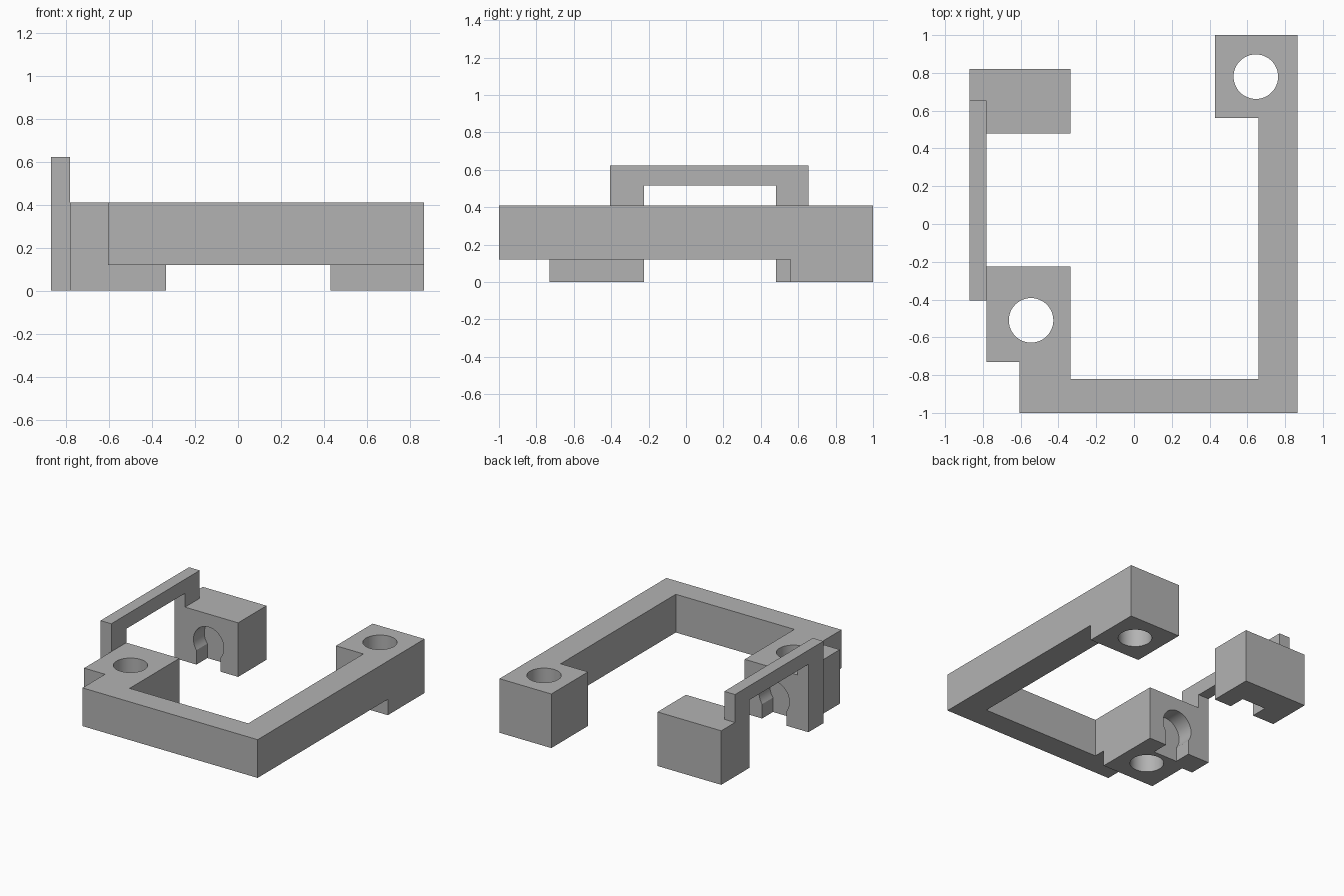
import bpy
import math

cube = bpy.data.objects.get("Cube")
if cube:
    bpy.data.objects.remove(cube, do_unlink=True)

grey = bpy.data.materials.new("plain grey")
grey.use_nodes = True
grey.diffuse_color = (0.45, 0.45, 0.45, 1)
grey.node_tree.nodes["Principled BSDF"].inputs["Base Color"].default_value = (0.45, 0.45, 0.45, 1)

TOP, LIFT = 0.41, 0.12          # frame top, underside of the raised rails


def prism(name, outline, axis, low, high):
    """Extrude a 2D outline along an axis; the outline uses the other two axes in order."""
    def place(p, h):
        co = list(p)
        co.insert("xyz".index(axis), h)
        return co
    n = len(outline)
    verts = [place(p, low) for p in outline] + [place(p, high) for p in outline]
    faces = [list(range(n))[::-1], list(range(n, 2 * n))]
    faces += [[i, (i + 1) % n, n + (i + 1) % n, n + i] for i in range(n)]
    mesh = bpy.data.meshes.new(name)
    mesh.from_pydata(verts, [], faces)
    if axis == "y":
        mesh.flip_normals()
    mesh.materials.append(grey)
    obj = bpy.data.objects.new(name, mesh)
    bpy.context.collection.objects.link(obj)
    # Outlines may run either way round, so settle the normals
    bpy.context.view_layer.objects.active = obj
    bpy.ops.object.mode_set(mode="EDIT")
    bpy.ops.mesh.select_all(action="SELECT")
    bpy.ops.mesh.normals_make_consistent(inside=False)
    bpy.ops.object.mode_set(mode="OBJECT")
    return obj


def rect(x0, x1, y0, y1):
    return [(x0, y0), (x1, y0), (x1, y1), (x0, y1)]


def arc(cx, cy, r, start, end, steps):
    return [(cx + r * math.cos(start + (end - start) * i / steps),
             cy + r * math.sin(start + (end - start) * i / steps)) for i in range(steps + 1)]


def combine(target, tool, operation):
    mod = target.modifiers.new(operation.lower(), "BOOLEAN")
    mod.operation, mod.solver, mod.object = operation, "EXACT", tool
    bpy.context.view_layer.objects.active = target
    bpy.ops.object.modifier_apply(modifier=mod.name)
    bpy.data.objects.remove(tool, do_unlink=True)


# Raised rails and the upper part of both mounting pads, as one plan outline
plan = [(-0.605, -1), (0.865, -1), (0.865, 1), (0.43, 1), (0.43, 0.56), (0.66, 0.56),
        (0.66, -0.82), (-0.335, -0.82), (-0.335, -0.225), (-0.78, -0.225),
        (-0.78, -0.73), (-0.605, -0.73)]
bracket = prism("bracket_frame", plan, "z", LIFT, TOP)

# Pads reaching the ground, and the separate rear block
combine(bracket, prism("back_pad", rect(0.43, 0.865, 0.56, 1), "z", 0, TOP), "UNION")
combine(bracket, prism("front_pad", rect(-0.78, -0.335, -0.73, -0.225), "z", 0, TOP), "UNION")
combine(bracket, prism("rear_block", rect(-0.87, -0.335, 0.48, 0.82), "z", 0, TOP), "UNION")

# Thin bridge joining the front pad to the rear block
bridge = [(-0.405, 0), (-0.225, 0), (-0.225, 0.515), (0.48, 0.515), (0.48, 0.2),
          (0.655, 0.2), (0.655, 0.622), (-0.405, 0.622)]
combine(bracket, prism("bridge", bridge, "x", -0.87, -0.78), "UNION")

# Vertical bolt holes
for x, y in ((0.645, 0.78), (-0.545, -0.51)):
    ring = arc(x, y, 0.118, 0, math.tau, 48)[:-1]
    combine(bracket, prism("bolt_hole", ring, "z", -0.1, 0.6), "DIFFERENCE")

# Facing keyhole pockets: a round top over a narrower neck open at the bottom
dip = -math.asin(0.6)
keyhole = arc(-0.583, 0.185, 0.127, dip, math.pi - dip, 32)
keyhole += [(keyhole[-1][0], -0.1), (keyhole[0][0], -0.1)]
for low, high in ((-0.355, -0.1), (0.35, 0.61)):
    combine(bracket, prism("pocket", keyhole, "y", low, high), "DIFFERENCE")

# Smooth the round walls, keep the corners sharp
bpy.ops.object.select_all(action="DESELECT")
bracket.select_set(True)
bpy.context.view_layer.objects.active = bracket
bpy.ops.object.shade_smooth_by_angle(angle=math.radians(30))
